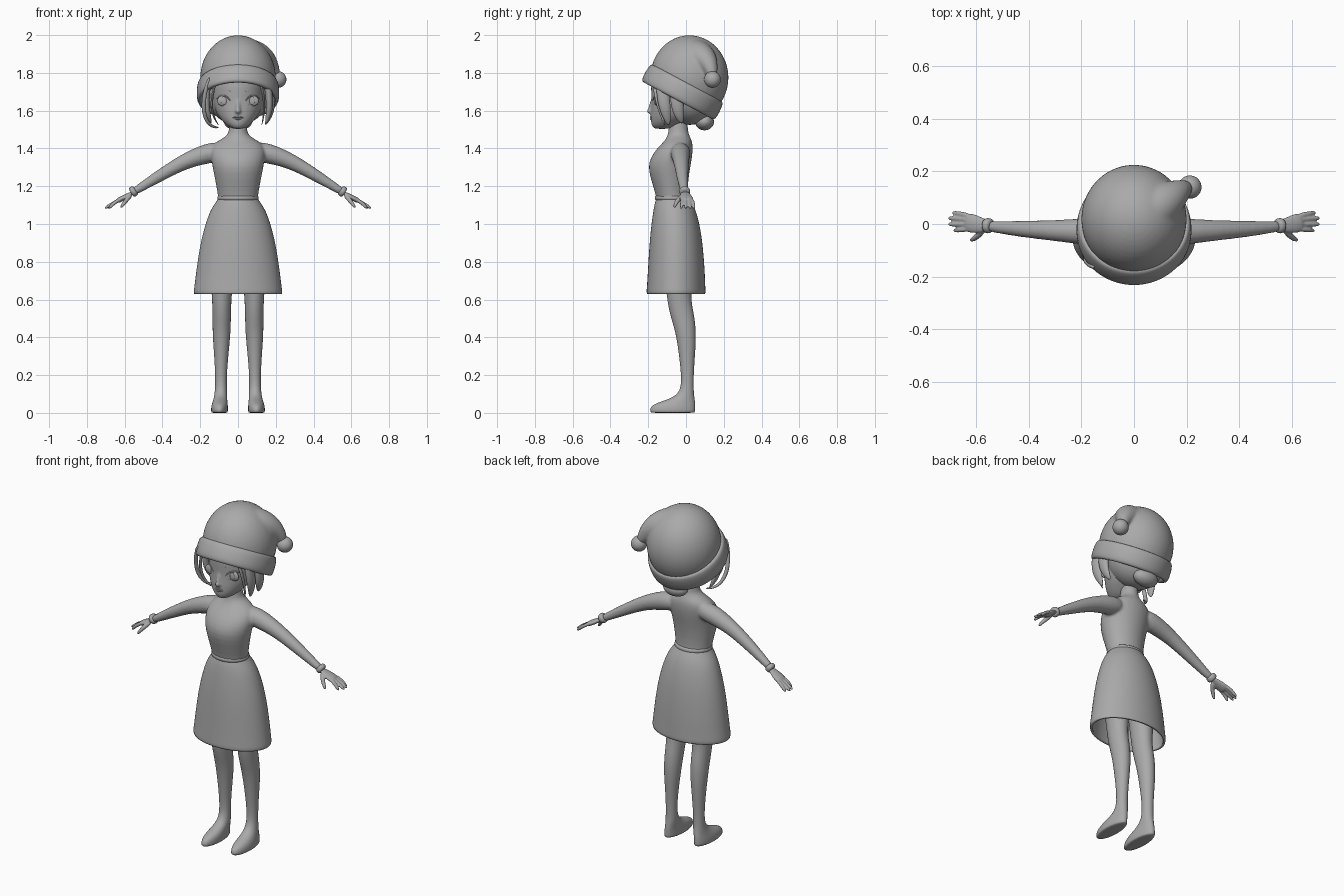
import bpy, bmesh, math
from mathutils import Vector, Matrix
from mathutils.bvhtree import BVHTree

if "Cube" in bpy.data.objects:
    bpy.data.objects.remove(bpy.data.objects["Cube"])

clay = bpy.data.materials.new("clay grey")
clay.use_nodes = True
GREY = (0.4, 0.4, 0.4, 1)
clay.diffuse_color = GREY
clay.node_tree.nodes["Principled BSDF"].inputs["Base Color"].default_value = GREY


def finish(name, bm, subdiv=0):
    """Turn a bmesh into a smooth grey object."""
    bmesh.ops.recalc_face_normals(bm, faces=bm.faces)
    mesh = bpy.data.meshes.new(name)
    bm.to_mesh(mesh)
    bm.free()
    mesh.materials.append(clay)
    mesh.shade_smooth()
    obj = bpy.data.objects.new(name, mesh)
    bpy.context.collection.objects.link(obj)
    if subdiv:
        mod = obj.modifiers.new("smooth", "SUBSURF")
        mod.levels = mod.render_levels = subdiv
    return obj


def loft(name, rings, cap=True, closed=False, subdiv=1):
    """Skin a list of point rings."""
    bm = bmesh.new()
    loops = [[bm.verts.new(p) for p in ring] for ring in rings]
    pairs = list(zip(loops, loops[1:]))
    if closed:
        pairs.append((loops[-1], loops[0]))
    n = len(loops[0])
    for a, b in pairs:
        for i in range(n):
            j = (i + 1) % n
            bm.faces.new((a[i], a[j], b[j], b[i]))
    if cap and not closed:
        bm.faces.new(loops[0])
        bm.faces.new(loops[-1])
    return finish(name, bm, subdiv)


def oval(centre, u, v, n=20):
    turn = 2 * math.pi / n
    return [Vector(centre) + u * math.cos(i * turn) + v * math.sin(i * turn) for i in range(n)]


def stack(name, rows, cap=True, subdiv=1, n=20):
    """Level ovals given as (z, centre x, half width, front y, back y)."""
    rings = [oval((cx, (f + b) / 2, z), Vector((w, 0, 0)), Vector((0, (b - f) / 2, 0)), n)
             for z, cx, w, f, b in rows]
    return loft(name, rings, cap, False, subdiv)


def tube(name, rows, side=(0, 1, 0), flat=1.0, n=10, subdiv=1):
    """Tapered limb through rows of (x, y, z, radius)."""
    pts = [Vector(r[:3]) for r in rows]
    rings = []
    for i, p in enumerate(pts):
        t = (pts[min(i + 1, len(pts) - 1)] - pts[max(i - 1, 0)]).normalized()
        u = Vector(side)
        u = (u - t * u.dot(t)).normalized()
        rings.append(oval(p, u * rows[i][3], t.cross(u) * rows[i][3] * flat, n))
    return loft(name, rings, subdiv=subdiv)


def ball(name, centre, radii, cut=None):
    """Ellipsoid, optionally keeping only what lies above a plane."""
    bm = bmesh.new()
    bmesh.ops.create_uvsphere(bm, u_segments=40, v_segments=24, radius=1)
    bmesh.ops.transform(bm, matrix=Matrix.LocRotScale(Vector(centre), None, Vector(radii)), verts=bm.verts)
    if cut:
        geom = bm.verts[:] + bm.edges[:] + bm.faces[:]
        bmesh.ops.bisect_plane(bm, geom=geom, plane_co=cut[0], plane_no=cut[1], clear_inner=True)
        bmesh.ops.holes_fill(bm, edges=[e for e in bm.edges if e.is_boundary])
    return finish(name, bm)


def fuse(name, parts, voxel, rounds):
    """Melt overlapping parts into one smooth skin."""
    bm = bmesh.new()
    deps = bpy.context.evaluated_depsgraph_get()
    for part in parts:
        mesh = bpy.data.meshes.new_from_object(part.evaluated_get(deps))
        bm.from_mesh(mesh)
        bpy.data.meshes.remove(mesh)
        bpy.data.objects.remove(part)
    obj = finish(name, bm)
    mod = obj.modifiers.new("melt", "REMESH")
    mod.mode = "VOXEL"
    mod.voxel_size = voxel
    mod.use_smooth_shade = True
    mod = obj.modifiers.new("relax", "SMOOTH")
    mod.factor, mod.iterations = 0.5, rounds
    return obj


def mirrored(rows, s):
    return [(s * r[0],) + tuple(r[1:]) for r in rows]


# Bodice with neck and sleeves
parts = [stack("torso", [
    (1.06, 0, .105, -.15, .02), (1.13, 0, .104, -.155, .01), (1.2, 0, .116, -.175, .01),
    (1.28, 0, .132, -.2, .02), (1.33, 0, .142, -.198, .03), (1.38, 0, .148, -.172, .037),
    (1.42, 0, .135, -.135, .037), (1.445, 0, .1, -.11, .03), (1.465, 0, .062, -.1, .02),
    (1.49, 0, .046, -.092, .01), (1.58, 0, .046, -.09, .01)])]
for s in (-1, 1):
    parts.append(tube("sleeve", mirrored([
        (.07, -.03, 1.39, .05), (.14, -.03, 1.378, .058), (.2, -.028, 1.362, .053), (.28, -.026, 1.332, .044),
        (.36, -.022, 1.288, .038), (.44, -.018, 1.24, .032), (.52, -.012, 1.19, .024), (.56, -.008, 1.165, .021)], s)))
fuse("bodice", parts, .008, 4)

# Skirt, open underneath, with a turned hem
skirt = stack("skirt", [
    (1.145, 0, .1, -.152, .012), (1.125, 0, .11, -.162, .025), (1.09, 0, .137, -.17, .045),
    (1.04, 0, .16, -.178, .062), (.97, 0, .182, -.187, .078), (.88, 0, .203, -.195, .09),
    (.76, 0, .221, -.202, .1), (.66, 0, .233, -.208, .103), (.645, 0, .236, -.21, .105), (.63, 0, .233, -.208, .102)],
    cap=False, n=32)
thick = skirt.modifiers.new("cloth", "SOLIDIFY")
thick.thickness = .012
stack("waistband", [(1.152, 0, .104, -.16, .016), (1.148, 0, .11, -.165, .02),
                    (1.13, 0, .111, -.166, .022), (1.122, 0, .106, -.161, .018)])

for s in (-1, 1):
    side = "left" if s > 0 else "right"
    # Leg and foot in one skin
    stack(side + "_leg", [(z, s * cx, w, f, b) for z, cx, w, f, b in [
        (0, .098, .04, -.185, .045), (.003, .098, .045, -.192, .05), (.03, .098, .045, -.192, .05),
        (.05, .096, .042, -.165, .05), (.07, .094, .037, -.1, .047), (.095, .091, .034, -.045, .043),
        (.14, .09, .031, -.026, .04), (.2, .09, .031, -.026, .041), (.28, .089, .036, -.034, .046),
        (.36, .088, .043, -.045, .052), (.43, .087, .048, -.057, .053), (.5, .086, .049, -.079, .047),
        (.56, .086, .05, -.094, .034), (.62, .086, .053, -.102, .027), (.75, .085, .064, -.12, .035),
        (.95, .08, .075, -.13, .04)]])
    # Cuff, palm, fingers and thumb
    tube(side + "_cuff", mirrored([(.54, -.008, 1.182, .022), (.545, -.007, 1.178, .031),
                                   (.562, -.006, 1.167, .031), (.567, -.006, 1.164, .022)], s))
    hand = [tube("palm", mirrored([(.55, -.006, 1.17, .021), (.585, -.004, 1.15, .033), (.615, .003, 1.134, .04),
                                   (.645, .007, 1.118, .036)], s), flat=.4),
            tube("thumb", mirrored([(.565, -.012, 1.155, .013), (.59, -.044, 1.128, .013),
                                    (.61, -.058, 1.102, .01), (.622, -.062, 1.084, .006)], s))]
    for y, reach in ((-.022, .685), (-.001, .705), (.02, .705), (.038, .69)):
        hand.append(tube("finger", mirrored([(.62, y * .8, 1.133, .011), (.66, y, 1.11, .0105),
                                             (reach - .01, y * 1.1, 1.09, .009), (reach, y * 1.12, 1.082, .005)], s)))
    fuse(side + "_hand", hand, .004, 2)

# Head with a small nose
skull = stack("skull", [
    (1.503, 0, .022, -.165, -.09), (1.512, 0, .045, -.178, -.06), (1.535, 0, .075, -.186, -.02),
    (1.57, 0, .105, -.188, .05), (1.61, 0, .125, -.186, .09), (1.66, 0, .135, -.182, .12),
    (1.72, 0, .14, -.188, .14), (1.79, 0, .138, -.18, .14), (1.85, 0, .1, -.12, .1)], n=32)
nose = ball("nose", (0, -.188, 1.598), (.016, .02, .014))
bridge = tube("bridge", [(0, -.174, 1.67, .012), (0, -.182, 1.63, .012), (0, -.196, 1.6, .011)], side=(1, 0, 0))
head = fuse("head", [skull, nose, bridge], .007, 4)
surface = BVHTree.FromObject(head, bpy.context.evaluated_depsgraph_get())


def on_face(x, z, lift=0):
    hit = surface.ray_cast(Vector((x, -1, z)), Vector((0, 1, 0)))[0]
    return x, hit.y - lift, z


def stroke(name, rows):
    """Thin ridge lying on the face."""
    tube(name, [on_face(x, z) + (r,) for x, z, r in rows], n=6)


# Eyes, lids, brows and lips
for s in (-1, 1):
    side = "left" if s > 0 else "right"
    ball(side + "_eye", on_face(s * .077, 1.652, -.004), (.033, .012, .028))
    ball(side + "_iris", on_face(s * .074, 1.652, .005), (.017, .005, .021))
    stroke(side + "_upper_lid", mirrored([(.038, 1.65, .002), (.055, 1.674, .005), (.078, 1.683, .006),
                                          (.1, 1.674, .006), (.117, 1.66, .003)], s))
    stroke(side + "_lower_lid", mirrored([(.045, 1.635, .002), (.075, 1.622, .003), (.105, 1.635, .002)], s))
    stroke(side + "_brow", mirrored([(.035, 1.7, .002), (.07, 1.718, .004), (.11, 1.708, .002)], s))
for name, z in (("upper_lip", 1.566), ("lower_lip", 1.556)):
    stroke(name, [(-.03, 1.563, .001), (-.014, z, .005), (0, z, .006), (.014, z, .005), (.03, 1.563, .001)])

# Hair: cap, bun and hanging locks
ball("hair_cap", (0, .02, 1.68), (.162, .15, .155))
ball("hair_bun", (0, .098, 1.542), (.075, .05, .046))
LOCKS = {
    "left_front_lock": [(.14, -.13, 1.8, .03), (.165, -.125, 1.7, .036), (.17, -.11, 1.6, .034), (.145, -.09, 1.52, .008)],
    "left_back_lock": [(.17, -.05, 1.76, .04), (.178, -.05, 1.65, .037), (.172, -.04, 1.58, .03), (.15, -.02, 1.53, .008)],
    "left_curl": [(.1, -.17, 1.78, .012), (.135, -.162, 1.7, .012), (.142, -.14, 1.6, .01), (.125, -.11, 1.52, .004)],
    "right_loop": [(-.15, -.165, 1.78, .011), (-.182, -.145, 1.68, .012), (-.184, -.12, 1.58, .012), (-.15, -.08, 1.515, .009),
                   (-.1, -.04, 1.51, .005)],
    "right_curl": [(-.11, -.17, 1.78, .011), (-.14, -.165, 1.68, .012), (-.14, -.14, 1.58, .011), (-.1, -.1, 1.52, .004)],
    "right_back_lock": [(-.16, -.06, 1.76, .038), (-.172, -.06, 1.65, .032), (-.16, -.05, 1.58, .026), (-.14, -.02, 1.53, .006)]}
for name, rows in LOCKS.items():
    tube(name, rows, flat=.6 if "loop" not in name else 1, subdiv=2)

# Hat brim, tilted down toward the back
up = Vector((0, .47, .88))
back = Vector((0, .88, -.47))
middle = Vector((0, -.018, 1.7))
brim = [(.185, -.05), (.212, -.056), (.223, -.045), (.225, 0), (.22, .045), (.21, .055), (.185, .05)]
loft("hat_brim", [oval(middle + up * h, Vector((r - .005, 0, 0)), back * r, 40) for r, h in brim], closed=True)

# Hat crown with a folded tail and creases
crown = [ball("crown", (0, .018, 1.775), (.2, .207, .224), (middle, up)),
         tube("tail", [(.01, .02, 1.88, .1), (.07, .05, 1.895, .098), (.125, .09, 1.88, .08), (.165, .12, 1.85, .055),
                       (.19, .135, 1.81, .036), (.203, .14, 1.77, .025)], subdiv=2)]
for y, z, drop in ((.03, 1.9, .05), (.085, 1.94, .05), (.16, 1.87, .04)):
    crown.append(tube("crease", [(.09, y, z, .012), (.145, (y + .1) / 2, z - drop * .4, .02), (.18, .115, 1.84, .016)]))
fuse("hat_crown", crown, .009, 5)
ball("pompom", (.212, .14, 1.765), (.044, .044, .044))
